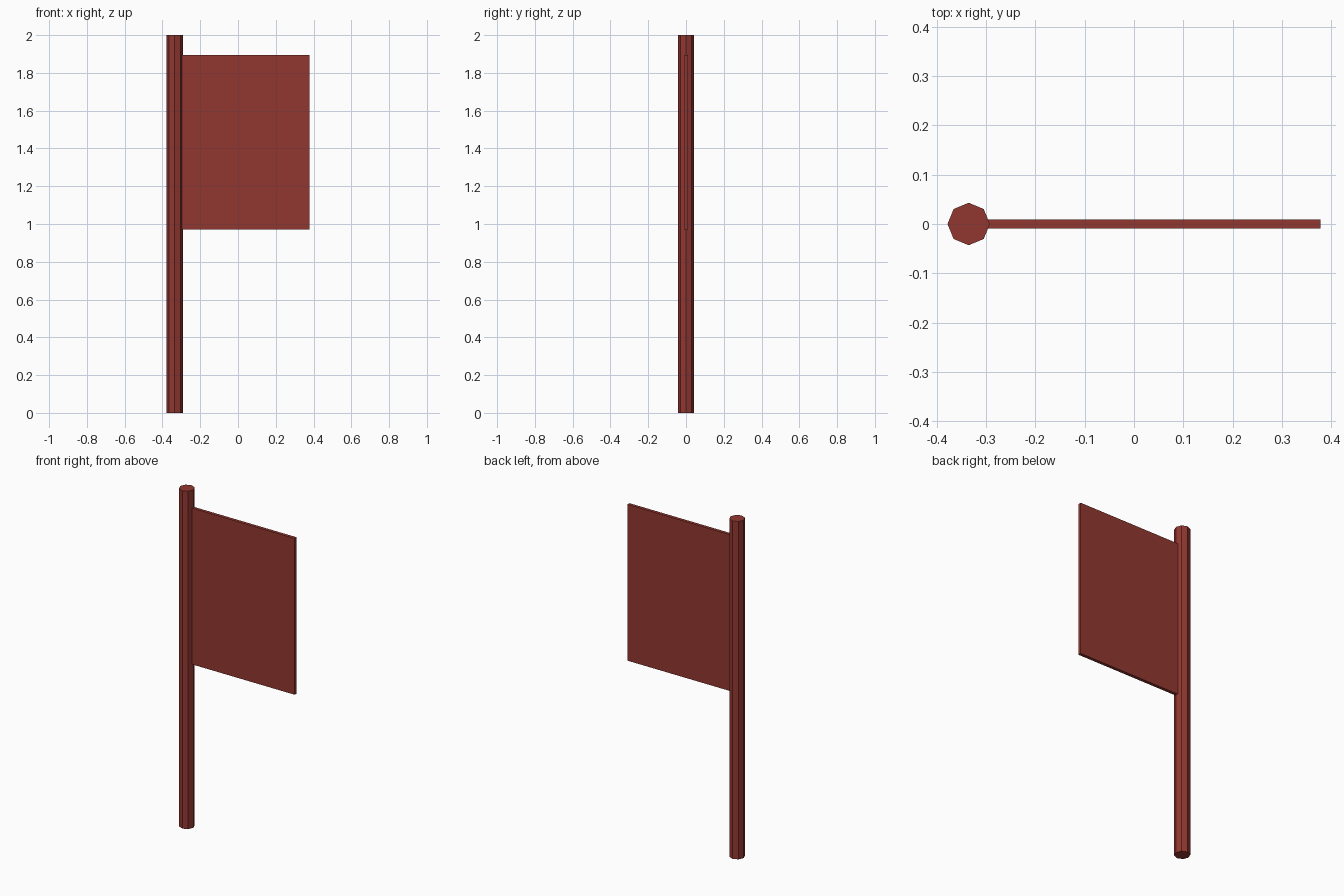
import bpy
import math

if "Cube" in bpy.data.objects:
    bpy.data.objects.remove(bpy.data.objects["Cube"])

red = bpy.data.materials.new("dark red")
red.diffuse_color = (0.29, 0.039, 0.030, 1)
red.use_nodes = True
red.node_tree.nodes["Principled BSDF"].inputs["Base Color"].default_value = red.diffuse_color

POLE_X, POLE_R, HEIGHT = -0.335, 0.043, 2.0

# Octagonal pole with corners on the x and y axes
bpy.ops.mesh.primitive_cylinder_add(vertices=8, radius=POLE_R, depth=HEIGHT,
                                    location=(POLE_X, 0, HEIGHT / 2))
pole = bpy.context.object
pole.name = "pole"
pole.data.materials.append(red)

# Flat flag panel, its inner edge tucked into the pole
x0, x1, z0, z1 = -0.31, 0.378, 0.97, 1.895
bpy.ops.mesh.primitive_cube_add(size=1, location=((x0 + x1) / 2, 0, (z0 + z1) / 2))
flag = bpy.context.object
flag.name = "flag_panel"
flag.scale = (x1 - x0, 0.019, z1 - z0)
bpy.ops.object.transform_apply(location=False, rotation=False, scale=True)
flag.data.materials.append(red)
